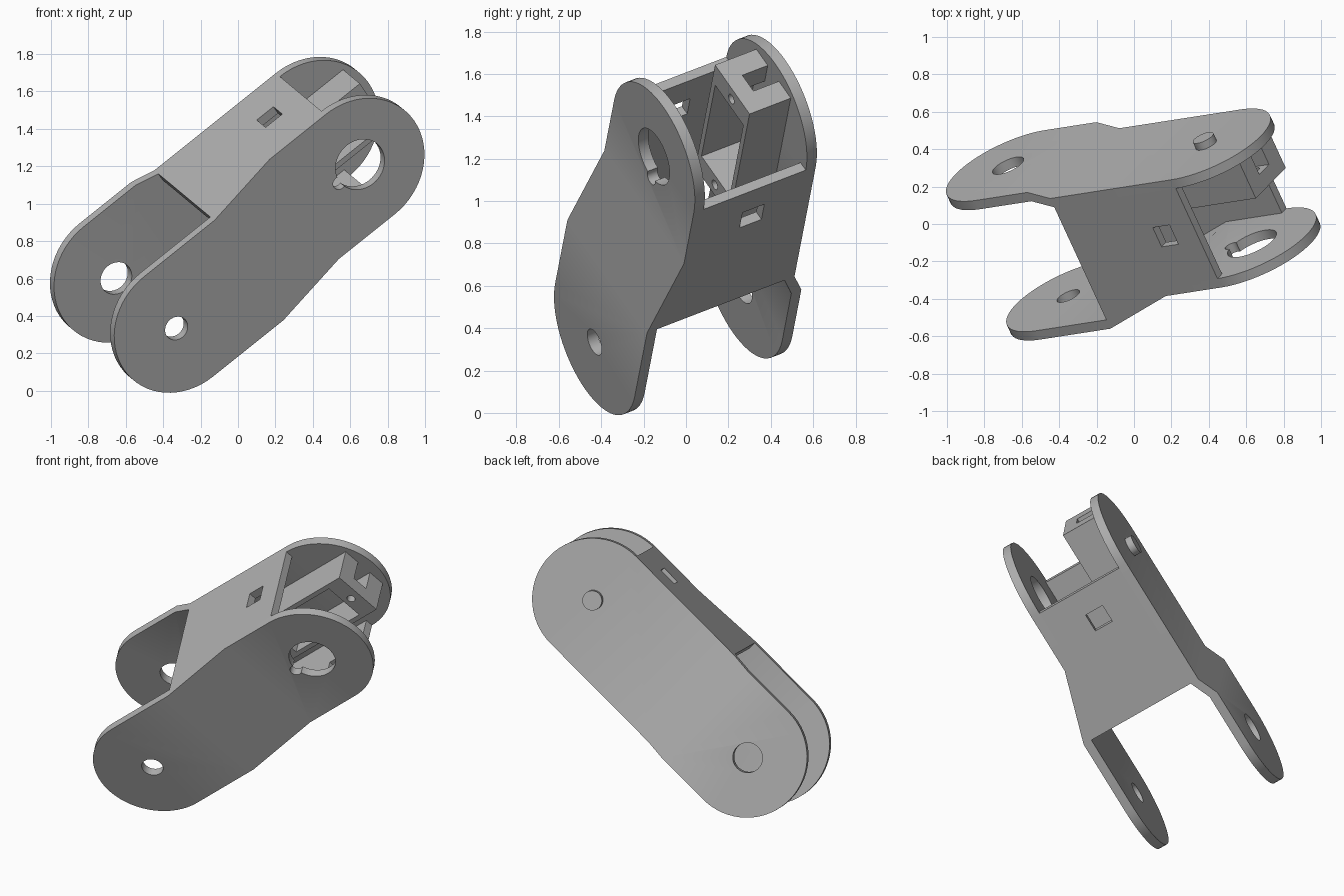
import bpy, bmesh, math
from mathutils import Matrix, Vector

if "Cube" in bpy.data.objects:
    bpy.data.objects.remove(bpy.data.objects["Cube"], do_unlink=True)

# The bracket is drawn in its own axes: length, width, height, then tilted
length = Vector((0.775, 0.12, 0.62)).normalized()
width = Vector((-0.394, 0.858, 0.331))
width = (width - length * width.dot(length)).normalized()
height = length.cross(width)
FRAME = Matrix((length, width, height)).transposed().to_4x4()

LOW, HIGH = -0.085, 1.238       # centres of the rounded ends
MID, RADIUS, WALL = 0.616, 0.375, 0.055
WEB_START = 0.40

grey = bpy.data.materials.new("plain_grey")
grey.use_nodes = True
grey.diffuse_color = (0.43, 0.43, 0.43, 1)
grey.node_tree.nodes["Principled BSDF"].inputs["Base Color"].default_value = (0.43, 0.43, 0.43, 1)


def finish(name, bm):
    bmesh.ops.recalc_face_normals(bm, faces=bm.faces)
    mesh = bpy.data.meshes.new(name)
    bm.to_mesh(mesh)
    bm.free()
    mesh.materials.append(grey)
    obj = bpy.data.objects.new(name, mesh)
    bpy.context.collection.objects.link(obj)
    obj.matrix_world = FRAME
    return obj


def prism(name, points, direction, bends=(), shift=None):
    """Extrude an outline; optionally split it at bends and shift it sideways."""
    bm = bmesh.new()
    face = bm.faces.new([bm.verts.new(p) for p in points])
    out = bmesh.ops.extrude_face_region(bm, geom=[face])
    moved = [v for v in out["geom"] if isinstance(v, bmesh.types.BMVert)]
    bmesh.ops.translate(bm, verts=moved, vec=direction)
    for l in bends:
        bmesh.ops.bisect_plane(bm, geom=bm.verts[:] + bm.edges[:] + bm.faces[:],
                               plane_co=(l, 0, 0), plane_no=(1, 0, 0))
    if shift:
        for v in bm.verts:
            v.co.y += shift(v.co.x)
    return finish(name, bm)


def box(name, l, w, h):
    outline = [(l[0], w[0], h[0]), (l[1], w[0], h[0]), (l[1], w[1], h[0]), (l[0], w[1], h[0])]
    return prism(name, outline, (0, 0, h[1] - h[0]))


def rod(name, l, h, w0, w1, r):
    bm = bmesh.new()
    place = Matrix.Translation((l, (w0 + w1) / 2, h)) @ Matrix.Rotation(math.pi / 2, 4, 'X')
    bmesh.ops.create_cone(bm, cap_ends=True, segments=48, radius1=r, radius2=r,
                          depth=w1 - w0, matrix=place)
    return finish(name, bm)


def cut(target, *cutters):
    for cutter in cutters:
        mod = target.modifiers.new("cut", 'BOOLEAN')
        mod.operation, mod.solver, mod.object = 'DIFFERENCE', 'EXACT', cutter
        bpy.context.view_layer.objects.active = target
        bpy.ops.object.modifier_apply(modifier=mod.name)
        bpy.data.objects.remove(cutter, do_unlink=True)


def side_plate(name, bend0, bend1, w0, w1):
    """Round-ended plate stepping from width w0 to w1 between two bends."""
    steps = 32
    outline = []
    for centre, start in ((HIGH, -math.pi / 2), (LOW, math.pi / 2)):
        for i in range(steps + 1):
            a = start + math.pi * i / steps
            outline.append((centre + RADIUS * math.cos(a), 0, MID + RADIUS * math.sin(a)))

    def shift(l):
        t = min(max((l - bend0) / (bend1 - bend0), 0), 1)
        return w0 + (w1 - w0) * t
    return prism(name, outline, (0, WALL, 0), (bend0, bend1), shift)


# Front plate: pivot hole, wide shaft hole with a small keyway
front_plate = side_plate("front_plate", WEB_START, 0.853, -0.13, 0.01)
cut(front_plate,
    rod("pivot_cut", -0.10, MID, -0.3, 0.2, 0.066),
    rod("shaft_cut", HIGH, MID, -0.2, 0.3, 0.143),
    rod("key_cut", HIGH - 0.15, MID - 0.01, -0.2, 0.3, 0.036))

# Rear plate: pivot hole and an outer pin
rear_plate = side_plate("rear_plate", 0.27, WEB_START, 0.683, 0.627)
cut(rear_plate, rod("pivot_cut", -0.10, MID, 0.5, 0.9, 0.091))
rear_pin = rod("rear_pin", HIGH, MID, 0.65, 0.725, 0.06)

# Upper and lower webs joining the plates, each with a square slot
parts = [front_plate, rear_plate, rear_pin]
web = ((WEB_START, -0.09), (0.853, 0.05), (HIGH, 0.05), (HIGH, 0.65), (WEB_START, 0.65))
for name, h in (("upper_web", MID + RADIUS - 0.05), ("lower_web", MID - RADIUS)):
    obj = prism(name, [(l, w, h) for l, w in web], (0, 0, 0.05))
    cut(obj, box("slot_cut", (0.973, 1.088), (0.30, 0.42), (h - 0.1, h + 0.15)))
    parts.append(obj)

# Motor mount: open frame on the rear plate with screw holes and a cable channel
motor_mount = box("motor_mount", (0.76, 1.54), (0.40, 0.635), (0.455, 0.78))
cut(motor_mount,
    box("window_cut", (0.88, 1.42), (0.3, 0.7), (0.485, 0.75)),
    box("channel_cut", (1.35, 1.6), (0.487, 0.7), (0.567, 0.672)),
    rod("screw_cut", 1.474, MID - 0.005, 0.3, 0.7, 0.025),
    rod("screw_cut", 0.822, MID - 0.005, 0.3, 0.7, 0.025))
parts.append(motor_mount)

# Smooth the round edges, keep corners crisp
bpy.ops.object.select_all(action='DESELECT')
for obj in parts:
    obj.select_set(True)
bpy.context.view_layer.objects.active = front_plate
bpy.ops.object.shade_smooth_by_angle(angle=math.radians(30))
